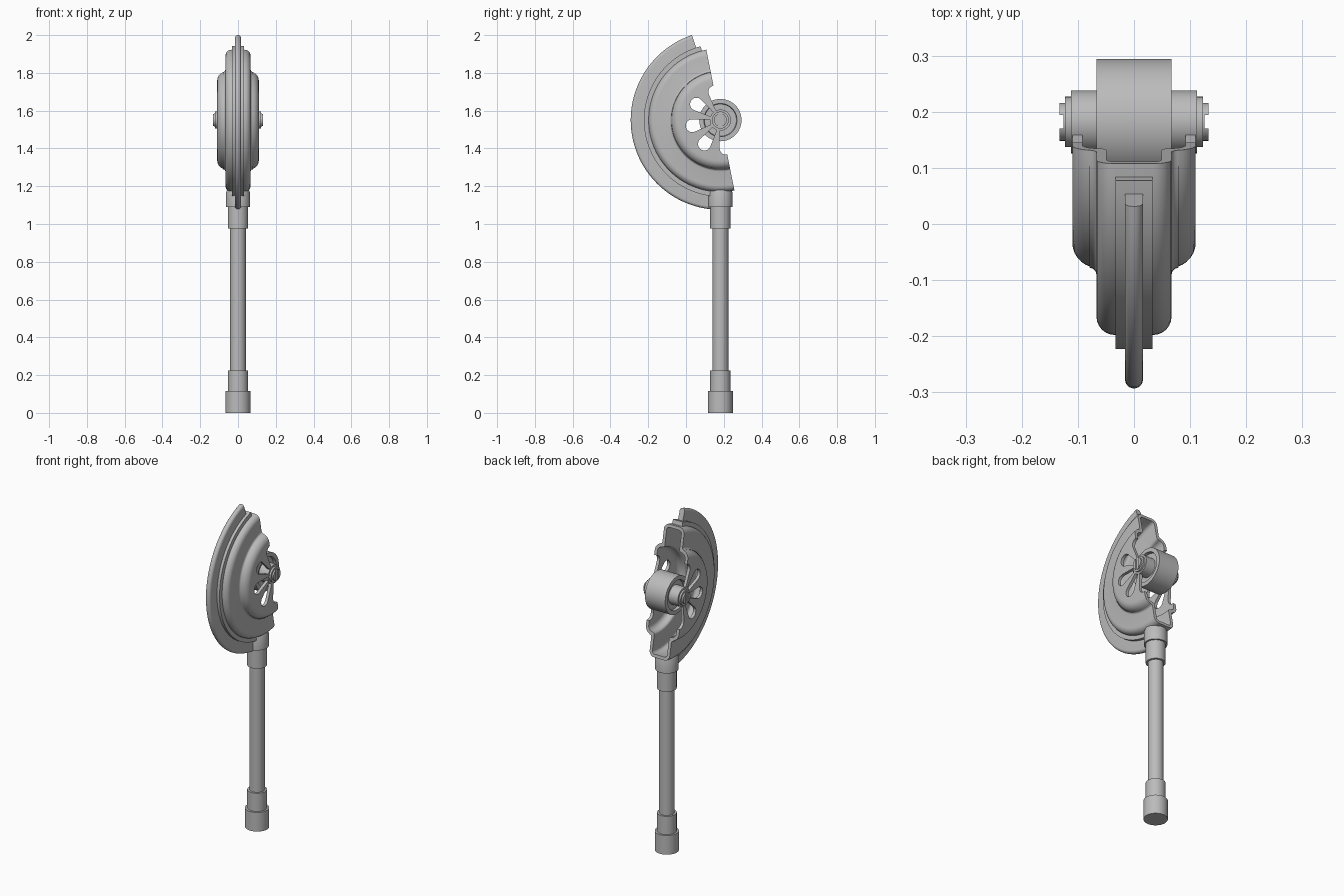
import bpy, bmesh, math
from mathutils import Vector

cube = bpy.data.objects.get("Cube")
if cube:
    bpy.data.objects.remove(cube, do_unlink=True)

CY, CZ = 0.182, 1.55        # wheel centre
CUT = 101.3                 # tilt of the open side, degrees

grey = bpy.data.materials.new("plain grey")
grey.use_nodes = True
grey.diffuse_color = (0.5, 0.5, 0.5, 1)
grey.node_tree.nodes["Principled BSDF"].inputs["Base Color"].default_value = grey.diffuse_color


def finish(name, bm, smooth=True):
    bmesh.ops.recalc_face_normals(bm, faces=bm.faces[:])
    me = bpy.data.meshes.new(name)
    bm.to_mesh(me)
    bm.free()
    ob = bpy.data.objects.new(name, me)
    bpy.context.collection.objects.link(ob)
    me.materials.append(grey)
    if smooth:
        shade(ob)
    return ob


def shade(ob):
    bpy.ops.object.select_all(action='DESELECT')
    bpy.context.view_layer.objects.active = ob
    ob.select_set(True)
    bpy.ops.object.shade_smooth_by_angle(angle=math.radians(35))


def polar(x, r, deg):
    a = math.radians(deg)
    return Vector((x, CY + r * math.cos(a), CZ + r * math.sin(a)))


def arc(cx, cr, rx, rr, start, end, n=6):
    """Points of a rounded corner in a section."""
    angles = [math.radians(start + (end - start) * i / n) for i in range(n + 1)]
    return [(cx + rx * math.cos(a), cr + rr * math.sin(a)) for a in angles]


def sweep(name, section, start, end, steps=56):
    """Closed (x, r) section swept about the wheel axis, with end caps."""
    bm = bmesh.new()
    rings = [[bm.verts.new(polar(x, r, start + (end - start) * i / steps)) for x, r in section]
             for i in range(steps + 1)]
    n = len(section)
    for a, b in zip(rings, rings[1:]):
        for j in range(n):
            k = (j + 1) % n
            bm.faces.new((a[j], a[k], b[k], b[j]))
    bm.faces.new(rings[0])
    bm.faces.new(rings[-1])
    return finish(name, bm)


def lathe(name, profile, place, n=40):
    """Revolve (radius, along) points; place maps radius, angle, along to a position."""
    bm = bmesh.new()
    rings = [[bm.verts.new(place(r, 360 * i / n, t)) for i in range(n)] for r, t in profile]
    for a, b in zip(rings, rings[1:]):
        for j in range(n):
            k = (j + 1) % n
            bm.faces.new((a[j], a[k], b[k], b[j]))
    bm.faces.new(rings[0])
    bm.faces.new(rings[-1])
    return finish(name, bm)


def mirror(half):
    return half + [(-x, r) for x, r in reversed(half)]


def axle(r, deg, t):
    return polar(t, r, deg)


def upright(r, deg, t):
    a = math.radians(deg)
    return Vector((r * math.cos(a), CY + r * math.sin(a), t))


def cut(ob, cutter):
    cutter.hide_render = True
    mod = ob.modifiers.new("cut", 'BOOLEAN')
    mod.operation, mod.solver, mod.object = 'DIFFERENCE', 'EXACT', cutter
    bpy.context.view_layer.objects.active = ob
    bpy.ops.object.modifier_apply(modifier=mod.name)
    bpy.data.objects.remove(cutter, do_unlink=True)


# Hollow stepped guard shell
outer = ([(0.11, 0.04)] + arc(0.065, 0.215, 0.045, 0.045, 0, 75)
         + arc(0.079, 0.272, 0.012, 0.012, 270, 180, 3)
         + arc(0.034, 0.347, 0.033, 0.033, 0, 90))
inner = ([(0.092, 0.04)] + arc(0.062, 0.212, 0.03, 0.03, 0, 80)
         + arc(0.063, 0.256, 0.014, 0.014, 270, 180, 3)
         + arc(0.032, 0.345, 0.017, 0.017, 0, 90))
shell = sweep("guard_shell", mirror(outer) + mirror(inner)[::-1], CUT, CUT + 180)

# Teardrop openings between the spokes
for i in range(5):
    ang = CUT + 45 * i
    shape = [(0.03, 0.008)] + [(0.152 + p, q) for p, q in arc(0, 0, 0.034, 0.034, 105, -105, 18)] + [(0.03, -0.008)]
    bm = bmesh.new()
    pts = []
    for u, v in shape:
        pts.append(bm.verts.new(polar(-0.2, math.hypot(u, v), ang + math.degrees(math.atan2(v, u)))))
    face = bm.faces.new(pts)
    grown = bmesh.ops.extrude_face_region(bm, geom=[face])["geom"]
    bmesh.ops.translate(bm, vec=(0.4, 0, 0), verts=[g for g in grown if isinstance(g, bmesh.types.BMVert)])
    cut(shell, finish("opening_cutter", bm, False))
shade(shell)

# Rim rib and rounded outer fin
sweep("rim_rib", mirror([(0.033, 0.37), (0.033, 0.405)]), 105, 272)
sweep("rim_fin", mirror([(0.016, 0.37)] + arc(0, 0.459, 0.016, 0.016, 0, 80, 5)), 108.5, 268)

# Roller with recessed sides
rim = [(0.055, 0.05), (0.085, 0.05), (0.088, 0.067), (0.112, 0.067)]
lathe("roller", [(r, -t) for r, t in rim] + rim[::-1], axle, 64)

# Axle with stepped collars, and slotted end caps
steps = [(0.056, 0.112), (0.045, 0.112), (0.045, 0.123)]
lathe("axle", [(r, -t) for r, t in steps[::-1]] + steps, axle)
for side, name in ((1, "left"), (-1, "right")):
    cap = lathe(name + "_axle_cap", [(0.034, side * 0.12), (0.034, side * 0.133)], axle, 24)
    bm = bmesh.new()
    bmesh.ops.create_cube(bm, size=1)
    bmesh.ops.scale(bm, vec=(0.018, 0.024, 0.1), verts=bm.verts)
    bmesh.ops.translate(bm, vec=(side * 0.135, CY, CZ), verts=bm.verts)
    cut(cap, finish("slot_cutter", bm, False))
    shade(cap)

# Handle
lathe("handle_socket", [(0.064, 1.09), (0.064, 1.165), (0.058, 1.182)], upright)
lathe("upper_collar", [(0.054, 0.975), (0.054, 1.1)], upright)
lathe("handle_rod", [(0.042, 0.2), (0.042, 1.0)], upright)
lathe("lower_collar", [(0.054, 0.1), (0.054, 0.225)], upright)
lathe("handle_foot", [(0.066, 0), (0.066, 0.115)], upright)
